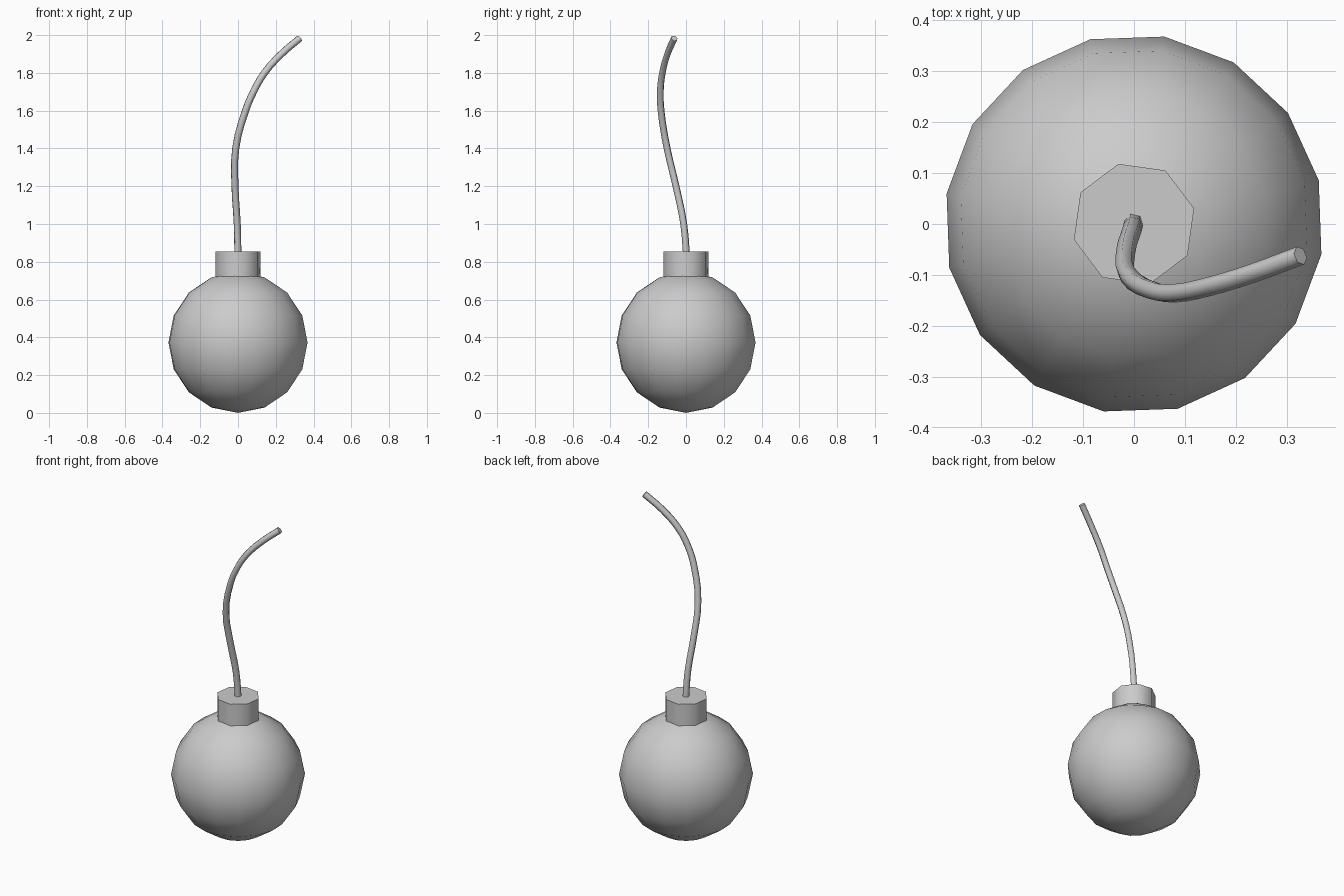
import bpy
import math

if "Cube" in bpy.data.objects:
    bpy.data.objects.remove(bpy.data.objects["Cube"])


def finish(name, angle):
    obj = bpy.context.object
    obj.name = name
    bpy.ops.object.shade_smooth_by_angle(angle=math.radians(angle))
    return obj


# Round body: low-poly ball
R = 0.373
bpy.ops.mesh.primitive_uv_sphere_add(segments=16, ring_count=8, radius=R,
                                     location=(0, 0, R),
                                     rotation=(0, 0, math.radians(13.3)))
finish("body", 60)

# Eight-sided neck sunk into the top of the ball
bottom, top = 0.70, 0.855
bpy.ops.mesh.primitive_cylinder_add(vertices=8, radius=0.122, depth=top - bottom,
                                    location=(0, 0, (top + bottom) / 2),
                                    rotation=(0, 0, math.radians(14.5)))
finish("neck", 60)

# Curved fuse: six-sided tube along a path
path = [(0, 0.005, 0.80), (-0.004, -0.012, 1.0), (-0.016, -0.053, 1.2),
        (-0.012, -0.1, 1.4), (0.04, -0.132, 1.6), (0.082, -0.136, 1.7),
        (0.14, -0.125, 1.8), (0.23, -0.098, 1.9), (0.327, -0.062, 1.983)]
curve = bpy.data.curves.new("fuse", 'CURVE')
curve.dimensions = '3D'
curve.bevel_depth = 0.019
curve.bevel_resolution = 1
curve.resolution_u = 3
curve.use_fill_caps = True
spline = curve.splines.new('BEZIER')
spline.bezier_points.add(len(path) - 1)
for point, co in zip(spline.bezier_points, path):
    point.co = co
    point.handle_left_type = point.handle_right_type = 'AUTO'
fuse = bpy.data.objects.new("fuse", curve)
bpy.context.collection.objects.link(fuse)
bpy.ops.object.select_all(action='DESELECT')
fuse.select_set(True)
bpy.context.view_layer.objects.active = fuse
bpy.ops.object.convert(target='MESH')
finish("fuse", 65)
